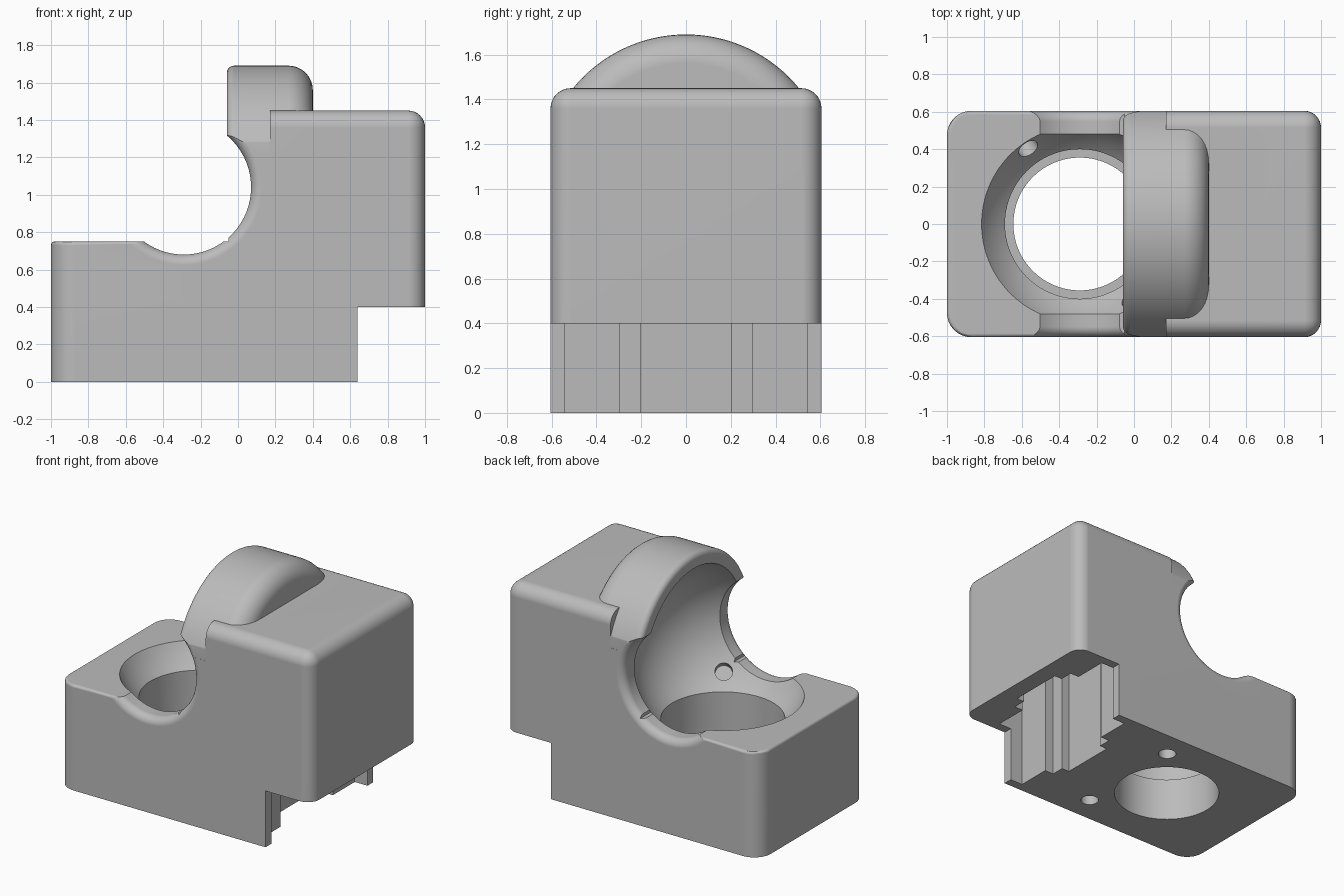
import bpy, bmesh, math
from mathutils import Matrix, Vector

cube = bpy.data.objects.get("Cube")
if cube:
    bpy.data.objects.remove(cube, do_unlink=True)

HALF_WIDTH = 0.605
BALL = Vector((-0.29, 0, 1.04))
BALL_R = 0.6

grey = bpy.data.materials.new("plain grey")
grey.use_nodes = True
grey.diffuse_color = (0.5, 0.5, 0.5, 1)
for node in grey.node_tree.nodes:
    if node.type == 'BSDF_PRINCIPLED':
        node.inputs["Base Color"].default_value = (0.5, 0.5, 0.5, 1)


def make(name, bm):
    bmesh.ops.recalc_face_normals(bm, faces=bm.faces)
    mesh = bpy.data.meshes.new(name)
    bm.to_mesh(mesh)
    bm.free()
    mesh.materials.append(grey)
    ob = bpy.data.objects.new(name, mesh)
    bpy.context.collection.objects.link(ob)
    return ob


def box(name, low, high):
    low, high = Vector(low), Vector(high)
    bm = bmesh.new()
    bmesh.ops.create_cube(bm, size=1)
    bmesh.ops.scale(bm, vec=high - low, verts=bm.verts)
    bmesh.ops.translate(bm, vec=(low + high) / 2, verts=bm.verts)
    return make(name, bm)


def lathe(name, profile, direction, origin, steps=96):
    """Turn (distance, radius) pairs around a line through origin."""
    turn = Vector((0, 0, 1)).rotation_difference(Vector(direction)).to_matrix().to_4x4()
    place = Matrix.Translation(origin) @ turn
    bm = bmesh.new()
    rings = []
    for d, r in profile:
        angles = [math.tau * i / steps for i in range(steps)]
        rings.append([bm.verts.new(place @ Vector((r * math.cos(a), r * math.sin(a), d)))
                      for a in angles])
    for a, b in zip(rings, rings[1:]):
        for i in range(steps):
            j = (i + 1) % steps
            bm.faces.new((a[i], a[j], b[j], b[i]))
    bm.faces.new(rings[0])
    bm.faces.new(rings[-1])
    return make(name, bm)


def combine(target, other, operation):
    mod = target.modifiers.new("combine", 'BOOLEAN')
    mod.operation = operation
    mod.solver = 'EXACT'
    mod.object = other
    bpy.context.view_layer.objects.active = target
    bpy.ops.object.modifier_apply(modifier=mod.name)
    bpy.data.objects.remove(other, do_unlink=True)


def round_edges(bm, rule, radius, segments):
    edges = [e for e in bm.edges if rule(e.verts[0].co, e.verts[1].co)]
    bmesh.ops.bevel(bm, geom=edges, offset=radius, segments=segments, profile=0.5,
                    affect='EDGES', clamp_overlap=False)


def same(a, b, axis, value):
    return abs(a[axis] - value) < 1e-4 and abs(b[axis] - value) < 1e-4


# Stepped body, drawn from the side and extruded across
outline = [(-1, 0), (0.64, 0), (0.64, 0.4), (1, 0.4), (1, 1.45), (0.17, 1.45),
           (0.17, 1.2), (-0.05, 1.2), (-0.05, 0.75), (-1, 0.75)]
bm = bmesh.new()
side = bm.faces.new([bm.verts.new((x, -HALF_WIDTH, z)) for x, z in outline])
extruded = bmesh.ops.extrude_face_region(bm, geom=[side])["geom"]
bmesh.ops.translate(bm, vec=(0, 2 * HALF_WIDTH, 0),
                    verts=[v for v in extruded if isinstance(v, bmesh.types.BMVert)])
bmesh.ops.recalc_face_normals(bm, faces=bm.faces)
round_edges(bm, lambda a, b: same(a, b, 0, -1) and abs(a.z - b.z) > 0.1, 0.13, 8)
round_edges(bm, lambda a, b: same(a, b, 2, 0.75) and not same(a, b, 0, -0.05), 0.02, 3)
round_edges(bm, lambda a, b: (same(a, b, 2, 1.45) and not same(a, b, 0, 0.17))
            or (same(a, b, 0, 1) and abs(a.z - b.z) > 0.1), 0.09, 8)
body = make("socket_body", bm)

# Hood arching over the ball socket, rounded at both rims
HOOD_R, FRONT, BACK = 0.65, 0.23, 0.69
quarter = [math.pi / 2 * i / 8 for i in range(9)]
hood_profile = [(FRONT + 0.04 * (1 - math.cos(t)), HOOD_R - 0.04 * (1 - math.sin(t)))
                for t in quarter]
hood_profile += [(BACK - 0.13 * (1 - math.sin(t + 0)), HOOD_R - 0.13 * (1 - math.cos(t)))
                 for t in quarter]
hood = lathe("hood", hood_profile, (1, 0, 0), BALL, 128)
combine(hood, box("hood_limits", (-1, -HALF_WIDTH + 0.001, 1.1),
                  (1, HALF_WIDTH - 0.001, 2)), 'INTERSECT')
combine(body, hood, 'UNION')

# Ball socket with flared openings on both sides
reach = math.asin(0.8)
half = [(BALL_R * math.sin(reach * i / 16), BALL_R * math.cos(reach * i / 16))
        for i in range(17)]
half += [(0.55 + 0.055 * math.sin(t), 0.415 - 0.055 * math.cos(t)) for t in quarter]
half.append((0.8, 0.415))
socket = [(-d, r) for d, r in reversed(half[1:])] + half
combine(body, lathe("socket_cutter", socket, (0, 1, 0), BALL), 'DIFFERENCE')

# Round opening in the floor, with a ledge
for radius, low, high in [(0.4, 0.31, 0.76), (0.355, -0.1, 0.4)]:
    cutter = lathe("floor_cutter", [(low, radius), (high, radius)], (0, 0, 1),
                   (BALL.x, 0, 0))
    combine(body, cutter, 'DIFFERENCE')

# Small bearing holes pointing out from the socket centre
for sign in (-1, 1):
    aim = Vector((0.28 * sign, -0.41 * sign, -0.35)).normalized()
    cutter = lathe("bearing_cutter", [(0.5, 0.057), (0.69, 0.057)], aim, BALL, 32)
    combine(body, cutter, 'DIFFERENCE')

# Screw holes in the underside
for sign in (-1, 1):
    cutter = lathe("screw_cutter", [(-0.1, 0.06), (0.3, 0.06)], (0, 0, 1),
                   (0.05, 0.41 * sign, 0), 32)
    combine(body, cutter, 'DIFFERENCE')

# Stepped plug pocket, open below and at the end
for depth, width in [(0.1, 0.54), (0.17, 0.295), (0.23, 0.2)]:
    cutter = box("pocket_cutter", (0.64 - depth, -width, -0.1), (0.64 + depth, width, 0.8))
    combine(body, cutter, 'DIFFERENCE')

# Smooth curves, crisp edges
bpy.ops.object.select_all(action='DESELECT')
body.select_set(True)
bpy.context.view_layer.objects.active = body
bpy.ops.object.shade_smooth_by_angle(angle=math.radians(30))
weighted = body.modifiers.new("even_shading", 'WEIGHTED_NORMAL')
weighted.keep_sharp = True
